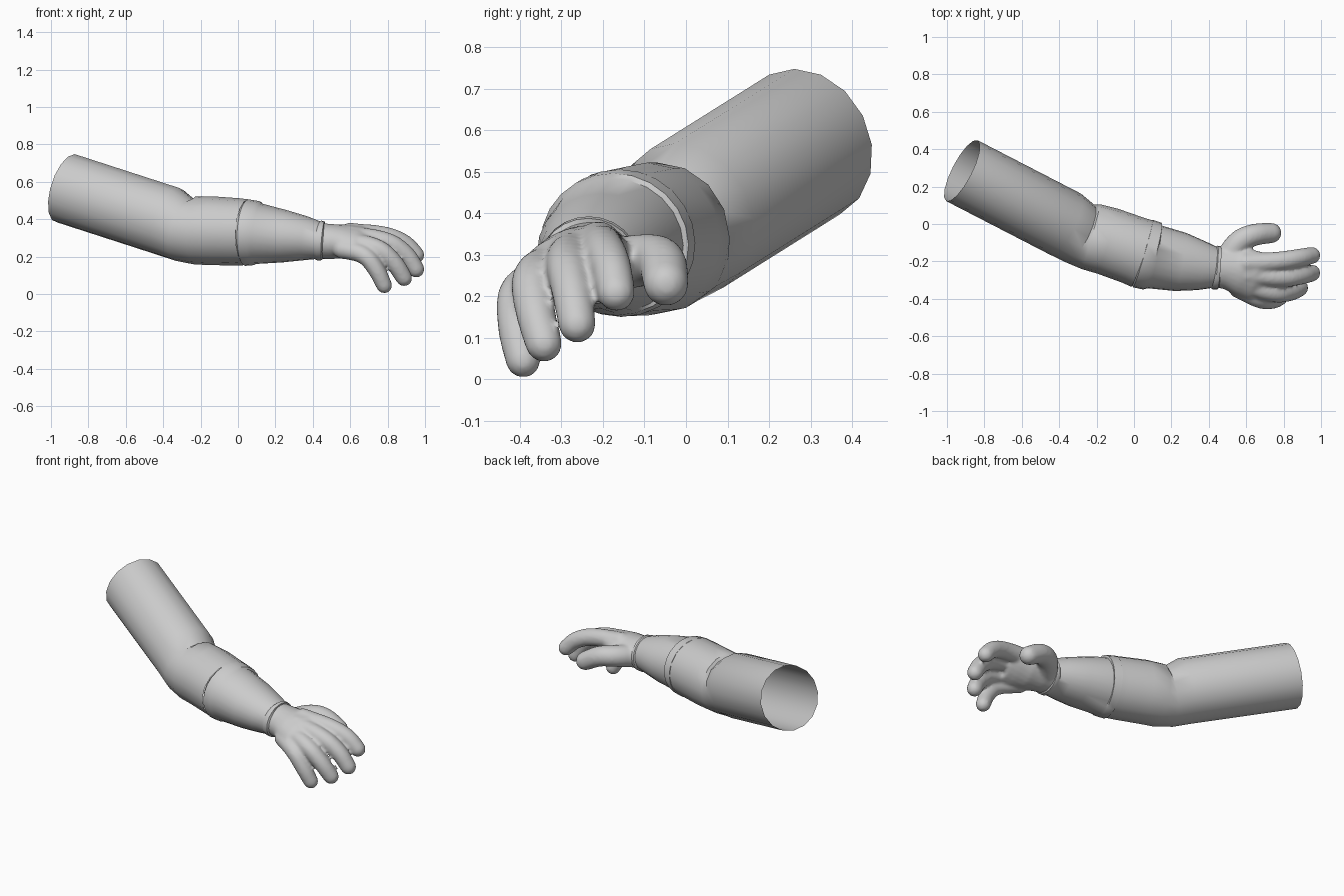
import bpy, bmesh, math
from mathutils import Vector, Matrix

cube = bpy.data.objects.get("Cube")
if cube:
    bpy.data.objects.remove(cube, do_unlink=True)

mat = bpy.data.materials.new("light grey")
mat.use_nodes = True
GREY = (0.6, 0.6, 0.6, 1)
mat.diffuse_color = GREY
mat.node_tree.nodes["Principled BSDF"].inputs["Base Color"].default_value = GREY
UP = Vector((0, 0, 1))


def loft(bm, rings, sides, caps=False, roll=0.0):
    """Bridge elliptical rings (x, y, z, half width, half height) along their path."""
    pts = [Vector(r[:3]) for r in rings]
    loops = []
    for i, r in enumerate(rings):
        t = (pts[min(i + 1, len(pts) - 1)] - pts[max(i - 1, 0)]).normalized()
        side = UP.cross(t).normalized()
        up = t.cross(side)
        a = roll * i / (len(rings) - 1)
        side, up = (side * math.cos(a) + up * math.sin(a),
                    up * math.cos(a) - side * math.sin(a))
        loops.append([bm.verts.new(pts[i] + side * r[3] * math.cos(k * math.tau / sides)
                                   + up * r[4] * math.sin(k * math.tau / sides))
                      for k in range(sides)])
    for a, b in zip(loops, loops[1:]):
        for k in range(sides):
            n = (k + 1) % sides
            bm.faces.new((a[k], a[n], b[n], b[k]))
    if caps:
        bm.faces.new(loops[0][::-1])
        bm.faces.new(loops[-1])


def finish(name, bm, angle):
    me = bpy.data.meshes.new(name)
    bm.normal_update()
    bm.to_mesh(me)
    bm.free()
    me.materials.append(mat)
    ob = bpy.data.objects.new(name, me)
    bpy.context.collection.objects.link(ob)
    bpy.ops.object.select_all(action='DESELECT')
    ob.select_set(True)
    bpy.context.view_layer.objects.active = ob
    bpy.ops.object.shade_smooth_by_angle(angle=math.radians(angle))
    return ob


def round_path(pts, times=3):
    """Corner cutting that keeps the end points."""
    for _ in range(times):
        out = [pts[0]]
        for a, b in zip(pts, pts[1:]):
            out += [a.lerp(b, 0.25), a.lerp(b, 0.75)]
        pts = out + [pts[-1]]
    return pts


# Sleeve: open upper arm, bent elbow, hem over the forearm
bm = bmesh.new()
loft(bm, [(-.92, .285, .565, .183, .19), (-.37, .001, .387, .183, .19),
          (-.29, -.05, .342, .172, .172), (-.23, -.068, .34, .18, .182),
          (-.14, -.092, .338, .182, .184), (0, -.142, .332, .183, .18),
          (.05, -.16, .33, .187, .176)], 16)
finish("sleeve", bm, 40)

# Cuff: raised band, then a taper to the wrist
bm = bmesh.new()
loft(bm, [(.04, -.155, .328, .17, .16), (.048, -.158, .328, .188, .178),
          (.098, -.172, .325, .185, .172), (.108, -.175, .322, .172, .163),
          (.25, -.203, .308, .158, .14), (.36, -.223, .297, .132, .118),
          (.425, -.232, .287, .112, .102), (.435, -.233, .286, .118, .107),
          (.455, -.235, .284, .116, .104), (.46, -.235, .284, .1, .09)], 24)
finish("cuff", bm, 40)

# Hand: palm and digits fused into one smooth skin
bm = bmesh.new()
loft(bm, [(.42, -.23, .285, .106, .098), (.5, -.238, .28, .112, .094),
          (.58, -.258, .28, .132, .088), (.65, -.28, .282, .142, .072),
          (.71, -.29, .277, .12, .05)], 24, True, math.radians(27))
digits = [  # base radius, tip radius, path
    (.068, .054, [(.5, -.18, .275), (.56, -.09, .29), (.64, -.055, .285), (.735, -.048, .23)]),
    (.056, .045, [(.6, -.21, .325), (.78, -.2, .315), (.89, -.18, .275), (.952, -.168, .208)]),
    (.056, .045, [(.6, -.27, .31), (.8, -.29, .285), (.9, -.275, .215), (.952, -.262, .132)]),
    (.056, .044, [(.59, -.32, .275), (.75, -.375, .25), (.84, -.365, .165), (.888, -.342, .085)]),
    (.053, .042, [(.56, -.345, .24), (.68, -.41, .215), (.745, -.41, .125), (.782, -.392, .045)]),
]
for base, tip, path in digits:
    pts = round_path([Vector(p) for p in path])
    for i, p in enumerate(pts):
        r = base + (tip - base) * i / (len(pts) - 1)
        bmesh.ops.create_icosphere(bm, subdivisions=3, radius=r,
                                   matrix=Matrix.Translation(p))
hand = finish("hand", bm, 180)
skin = hand.modifiers.new("fuse", 'REMESH')
skin.mode = 'VOXEL'
skin.voxel_size = 0.009
skin.use_smooth_shade = True
soft = hand.modifiers.new("soften", 'SMOOTH')
soft.factor = 0.5
soft.iterations = 8
